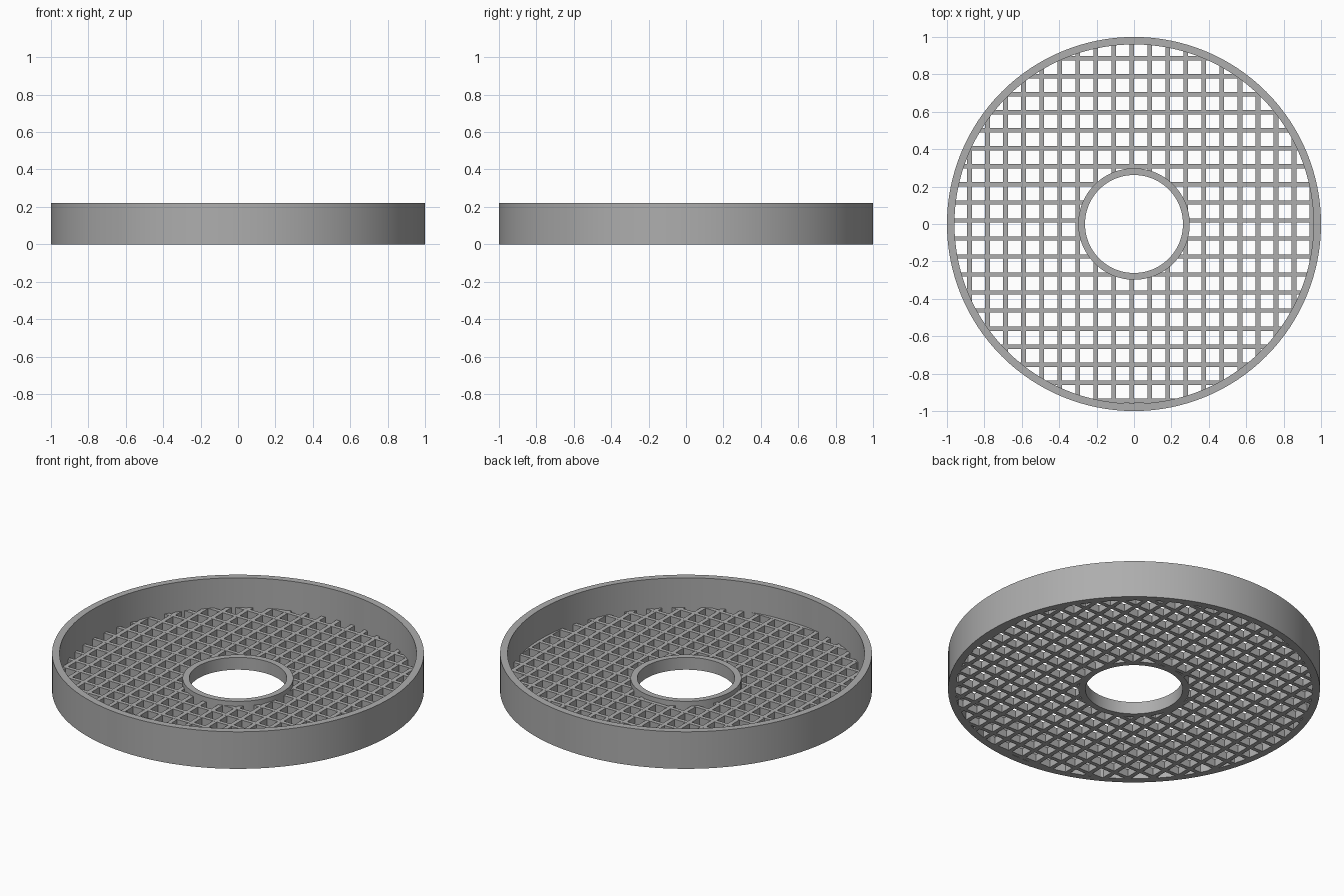
import bpy, bmesh
from math import sqrt

cube = bpy.data.objects.get("Cube")
if cube:
    bpy.data.objects.remove(cube, do_unlink=True)

grey = bpy.data.materials.new("mid_grey")
grey.use_nodes = True
colour = (0.42, 0.42, 0.42, 1)
grey.diffuse_color = colour
grey.node_tree.nodes["Principled BSDF"].inputs["Base Color"].default_value = colour

R_OUT, R_WALL = 1.0, 0.96      # outer wall radii
R_HUB, R_HOLE = 0.298, 0.262   # hub ring radii
GRID_TOP, PITCH = 0.045, 0.0964


def finish(name, bm):
    bmesh.ops.recalc_face_normals(bm, faces=bm.faces)
    mesh = bpy.data.meshes.new(name)
    bm.to_mesh(mesh)
    bm.free()
    mesh.materials.append(grey)
    obj = bpy.data.objects.new(name, mesh)
    bpy.context.collection.objects.link(obj)
    return obj


def ring(name, outer, inner, height, segments):
    """Spin a rectangular section into a tube."""
    bm = bmesh.new()
    section = [(inner, 0), (outer, 0), (outer, height), (inner, height)]
    verts = [bm.verts.new((r, 0, z)) for r, z in section]
    edges = [bm.edges.new((verts[i], verts[i - 1])) for i in range(4)]
    bmesh.ops.spin(bm, geom=verts + edges, cent=(0, 0, 0), axis=(0, 0, 1),
                   angle=6.283185307, steps=segments, use_merge=True)
    bmesh.ops.remove_doubles(bm, verts=bm.verts, dist=0.0001)
    obj = finish(name, bm)
    bpy.context.view_layer.objects.active = obj
    obj.select_set(True)
    bpy.ops.object.shade_smooth_by_angle(angle=0.6)
    obj.select_set(False)


def bars(name, offset, width, top, along_x):
    """Parallel bars trimmed to end inside the wall and the hub ring."""
    bm = bmesh.new()
    r_far, r_near = (R_OUT + R_WALL) / 2, (R_HUB + R_HOLE) / 2
    for k in range(-10, 11):
        c = offset + k * PITCH
        if abs(c) > R_WALL:
            continue
        far = sqrt(r_far ** 2 - c * c)
        if abs(c) < r_near:
            near = sqrt(r_near ** 2 - c * c)
            spans = [(-far, -near), (near, far)]
        else:
            spans = [(-far, far)]
        for a, b in spans:
            box = bmesh.ops.create_cube(bm, size=1)["verts"]
            for v in box:
                along = (a + b) / 2 + v.co.x * (b - a)
                across = c + v.co.y * width
                z = (v.co.z + 0.5) * top
                v.co = (along, across, z) if along_x else (across, along, z)
    finish(name, bm)


# Tall outer wall and low hub ring
ring("outer_wall", R_OUT, R_WALL, 0.22, 128)
ring("hub_ring", R_HUB, R_HOLE, 0.073, 96)

# Crossed floor grid
bars("grid_bars_across", 0.019, 0.023, GRID_TOP, True)
bars("grid_bars_lengthwise", -0.012, 0.025, GRID_TOP - 0.0005, False)
